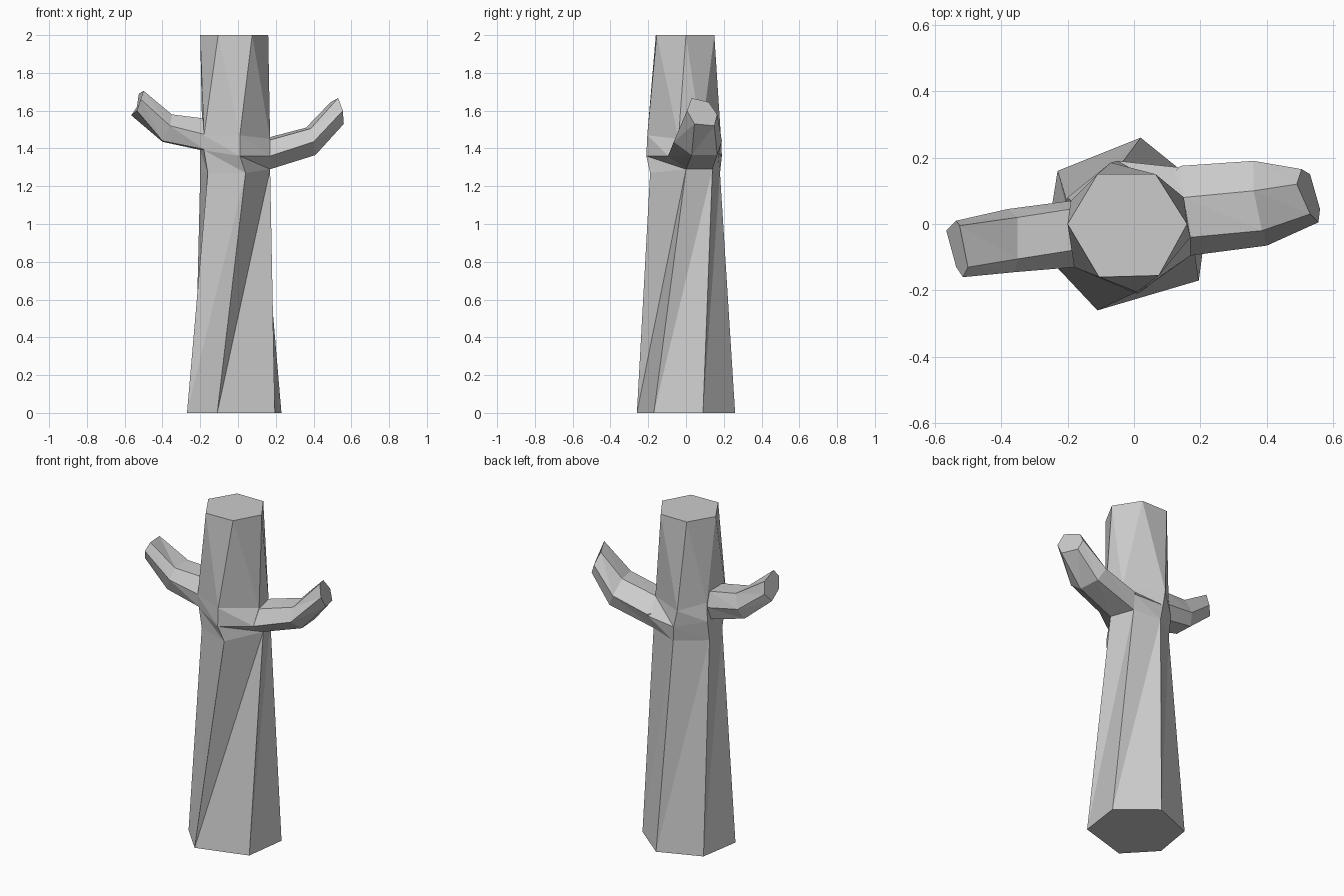
import bpy, bmesh


def loft(name, rings, cap_start=True):
    """Join six-sided rings into one flat-faced solid."""
    bm = bmesh.new()
    loops = [[bm.verts.new(p) for p in ring] for ring in rings]
    for a, b in zip(loops, loops[1:]):
        n = len(a)
        for i in range(n):
            j = (i + 1) % n
            # split along the outward diagonal so the twist stays convex
            bm.faces.new((a[i], a[j], b[i]))
            bm.faces.new((a[j], b[j], b[i]))
    bm.faces.new(loops[-1])
    if cap_start:
        bm.faces.new(loops[0][::-1])
    bmesh.ops.recalc_face_normals(bm, faces=bm.faces)
    me = bpy.data.meshes.new(name)
    bm.to_mesh(me)
    bm.free()
    ob = bpy.data.objects.new(name, me)
    bpy.context.collection.objects.link(ob)
    return ob


def rooted(rings):
    """Add a smaller ring inside the trunk so the branch is embedded."""
    root = [(x * 0.5, y * 0.6, 1.42 + (z - 1.42) * 0.6) for x, y, z in rings[0]]
    return [root] + rings


# twisted trunk with a collar where the branches leave
foot = [(-.27, -.09, 0), (-.11, -.26, 0), (.195, -.17, 0),
        (.23, .09, 0), (.02, .26, 0), (-.23, .16, 0)]
collar_low = [(.04, -.19, 1.27), (.17, 0, 1.29), (.12, .14, 1.29),
              (-.04, .18, 1.27), (-.2, .06, 1.27), (-.16, -.12, 1.27)]
collar_mid = [(.01, -.21, 1.36), (.17, -.095, 1.36), (.14, .17, 1.37),
              (-.05, .19, 1.36), (-.2, .08, 1.39), (-.18, -.12, 1.39)]
collar_top = [(.01, -.205, 1.47), (.17, -.04, 1.45), (.15, .08, 1.455),
              (-.07, .185, 1.46), (-.19, .07, 1.5), (-.18, -.13, 1.47)]
crown = [(.075, -.155, 2), (.16, 0, 2), (.065, .15, 2),
         (-.11, .15, 2), (-.2, 0, 2), (-.105, -.16, 2)]
loft("trunk", [foot, collar_low, collar_mid, collar_top, crown])

# right branch: base, elbow, tip
right = [
    [(.17, -.095, 1.36), (.17, -.04, 1.445), (.15, .08, 1.455),
     (.14, .175, 1.38), (.12, .14, 1.29), (.17, 0, 1.29)],
    [(.40, -.065, 1.435), (.385, -.02, 1.505), (.36, .10, 1.51),
     (.36, .19, 1.44), (.40, .165, 1.365), (.41, .03, 1.365)],
    [(.555, .005, 1.60), (.53, .03, 1.667), (.49, .12, 1.645),
     (.505, .165, 1.58), (.53, .15, 1.52), (.56, .045, 1.53)],
]
loft("right_branch", rooted(right))

# left branch: base, elbow, tip
left = [
    [(-.19, .045, 1.56), (-.19, -.08, 1.56), (-.18, -.13, 1.475),
     (-.18, -.12, 1.395), (-.19, .04, 1.39), (-.19, .07, 1.47)],
    [(-.35, .02, 1.58), (-.35, -.105, 1.58), (-.36, -.145, 1.52),
     (-.40, -.11, 1.44), (-.40, .01, 1.435), (-.38, .045, 1.50)],
    [(-.525, -.005, 1.69), (-.5, -.13, 1.705), (-.515, -.16, 1.66),
     (-.535, -.13, 1.60), (-.565, -.02, 1.575), (-.535, .01, 1.62)],
]
loft("left_branch", rooted(left))
